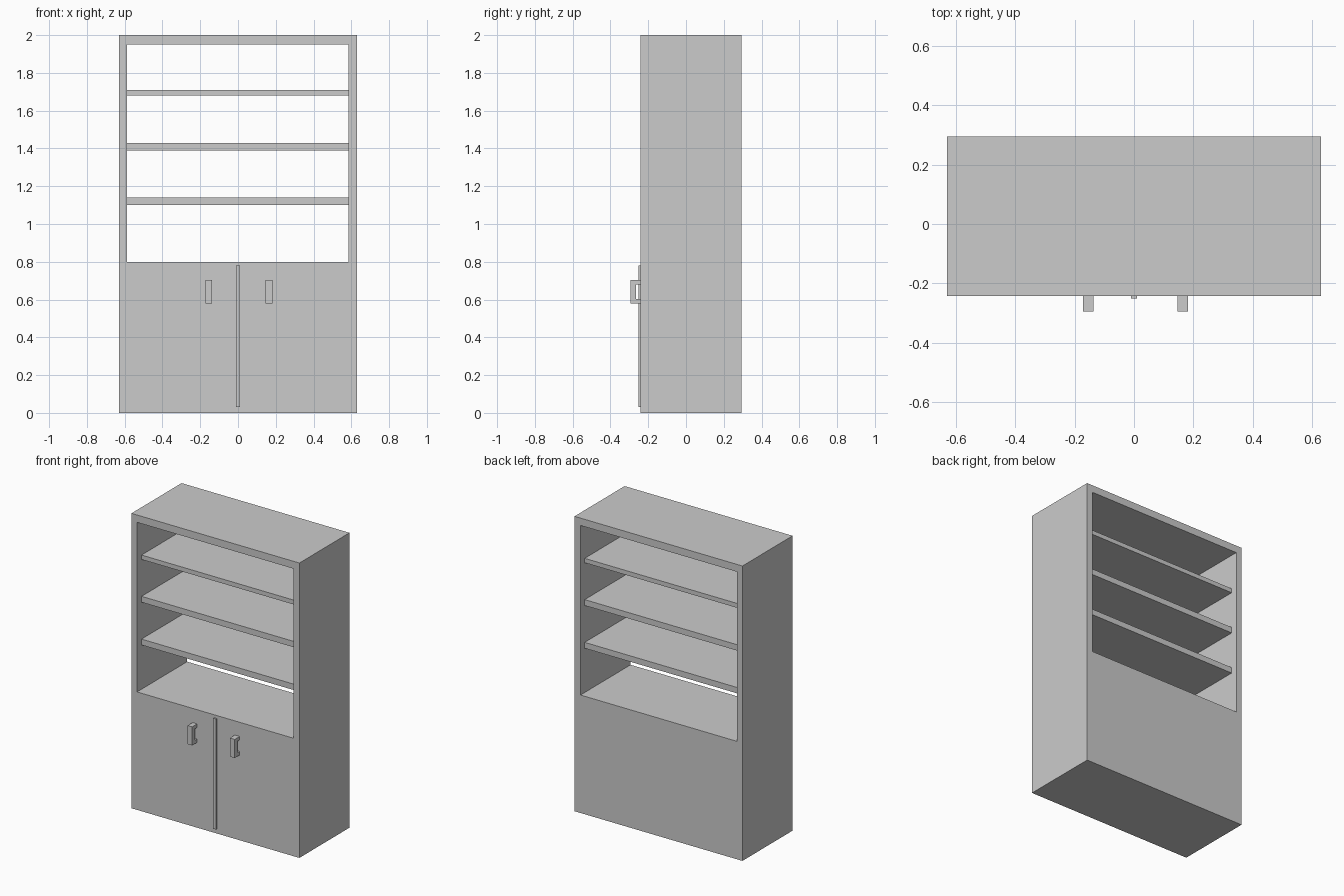
import bpy, bmesh

if "Cube" in bpy.data.objects:
    bpy.data.objects.remove(bpy.data.objects["Cube"])


def mesh_object(name, bm):
    bmesh.ops.recalc_face_normals(bm, faces=bm.faces[:])
    mesh = bpy.data.meshes.new(name)
    bm.to_mesh(mesh)
    bm.free()
    obj = bpy.data.objects.new(name, mesh)
    bpy.context.collection.objects.link(obj)
    return obj


def box(name, x, y, z):
    bm = bmesh.new()
    bmesh.ops.create_cube(bm, size=1)
    for v in bm.verts:
        v.co = [(lo + hi) / 2 + c * (hi - lo) for c, (lo, hi) in zip(v.co, (x, y, z))]
    return mesh_object(name, bm)


def extrude_yz(name, profile, x0, x1):
    bm = bmesh.new()
    face = bm.faces.new([bm.verts.new((x0, y, z)) for y, z in profile])
    new = bmesh.ops.extrude_face_region(bm, geom=[face])["geom"]
    bmesh.ops.translate(bm, vec=(x1 - x0, 0, 0),
                        verts=[v for v in new if isinstance(v, bmesh.types.BMVert)])
    return mesh_object(name, bm)


FRONT, BACK = -0.242, 0.295

# Cabinet body with an open window cut right through the upper part
body = box("cabinet_body", (-0.63, 0.63), (FRONT, BACK), (0, 2))
cutter = box("opening_cutter", (-0.588, 0.585), (-0.5, 0.5), (0.8, 1.95))
cutter.hide_render = True
cut = body.modifiers.new("opening", 'BOOLEAN')
cut.operation = 'DIFFERENCE'
cut.solver = 'EXACT'
cut.object = cutter
bpy.context.view_layer.objects.active = body
bpy.ops.object.modifier_apply(modifier=cut.name)
bpy.data.objects.remove(cutter)

# Shelves, slightly set back from both open sides
for i, (z0, z1) in enumerate(((1.10, 1.14), (1.39, 1.43), (1.68, 1.71)), 1):
    box(f"shelf_{i}", (-0.588, 0.585), (FRONT + 0.048, BACK - 0.045), (z0, z1))

# Strip between the two doors
box("door_strip", (-0.01, 0.01), (-0.251, FRONT), (0.03, 0.78))

# C-shaped pull handles
handle = [(FRONT, 0.578), (-0.295, 0.578), (-0.295, 0.704), (FRONT, 0.704),
          (FRONT, 0.68), (-0.265, 0.68), (-0.265, 0.602), (FRONT, 0.602)]
for side, x0, x1 in (("left", -0.171, -0.137), ("right", 0.146, 0.182)):
    extrude_yz(f"{side}_handle", handle, x0, x1)
